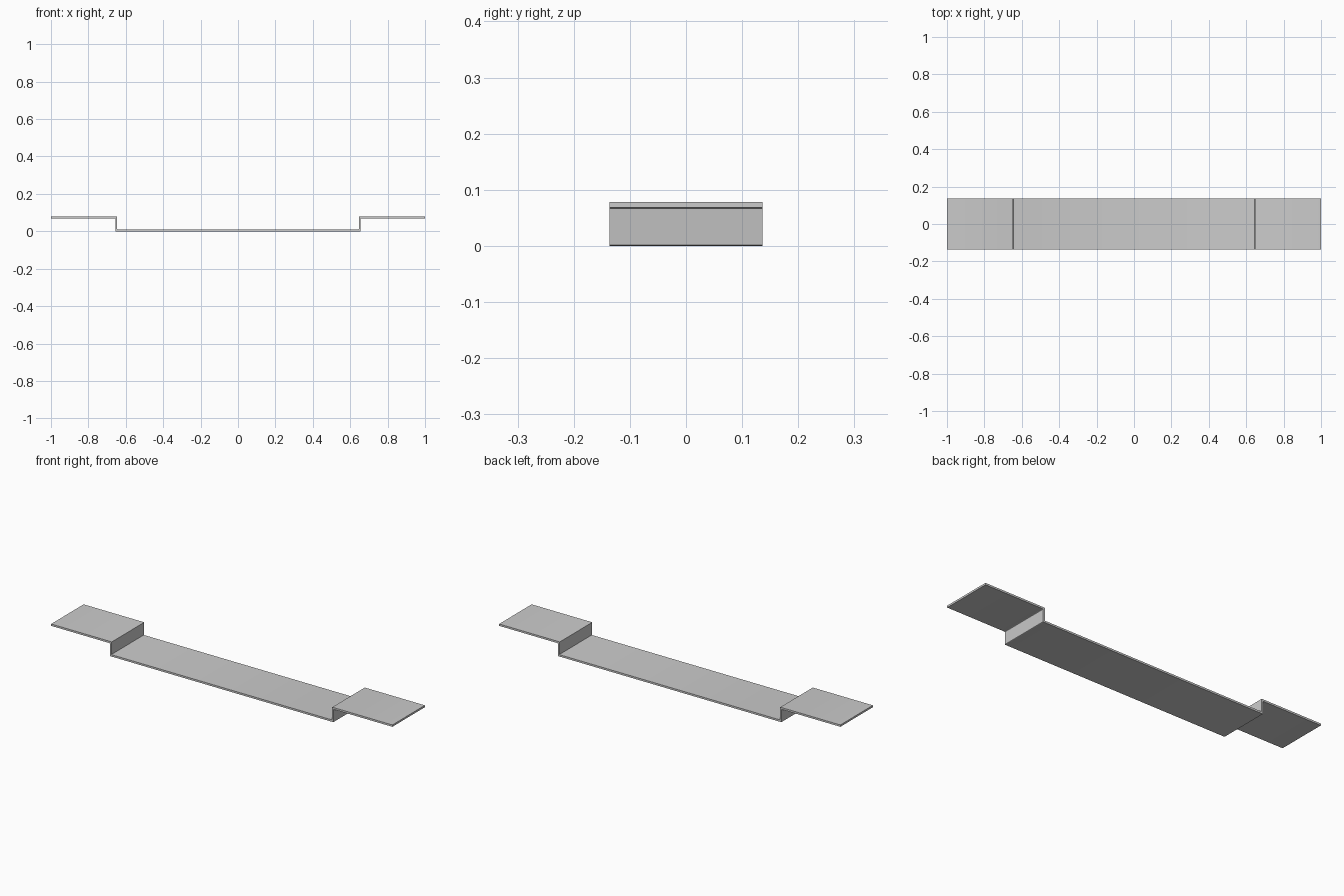
import bpy, bmesh

if "Cube" in bpy.data.objects:
    bpy.data.objects.remove(bpy.data.objects["Cube"])

T, H = 0.010, 0.078      # sheet thickness, overall height
W = 0.136                # half depth
X = 0.656                # outer face of the upright walls

# right half of the folded sheet outline, mirrored to the left
lower = [(X, 0), (X, H - T), (1, H - T)]
upper = [(1, H), (X - T, H), (X - T, T)]
outline = ([(-x, z) for x, z in reversed(lower)] + lower
           + upper + [(-x, z) for x, z in reversed(upper)])

# folded strip: extrude outline along depth
bm = bmesh.new()
face = bm.faces.new([bm.verts.new((x, -W, z)) for x, z in outline])
ext = bmesh.ops.extrude_face_region(bm, geom=[face])
bmesh.ops.translate(bm, vec=(0, 2 * W, 0),
                    verts=[g for g in ext["geom"] if isinstance(g, bmesh.types.BMVert)])

# small bend radius on the folds
folds = [e for e in bm.edges
         if abs(e.verts[0].co.y - e.verts[1].co.y) > W and abs(e.verts[0].co.x) < 0.99]
bmesh.ops.bevel(bm, geom=folds, offset=0.003, segments=3, profile=0.5, affect='EDGES')
bmesh.ops.recalc_face_normals(bm, faces=bm.faces[:])

mesh = bpy.data.meshes.new("folded_bracket_strip")
bm.to_mesh(mesh)
bm.free()
obj = bpy.data.objects.new("folded_bracket_strip", mesh)
bpy.context.collection.objects.link(obj)
bpy.context.view_layer.objects.active = obj
obj.select_set(True)
bpy.ops.object.shade_smooth_by_angle()
